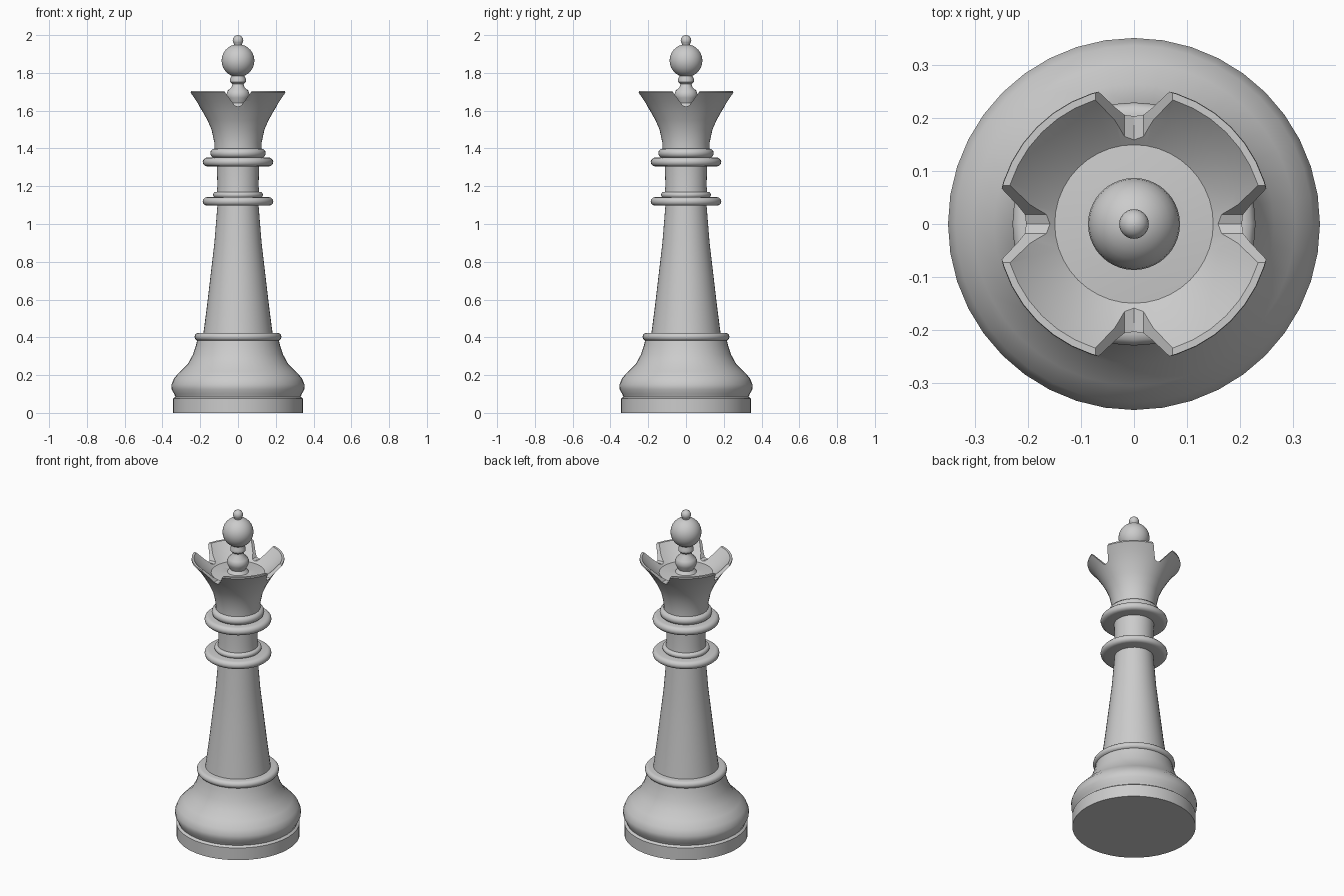
import bpy, bmesh, math
from mathutils import Matrix

if "Cube" in bpy.data.objects:
    bpy.data.objects.remove(bpy.data.objects["Cube"])

SIDES = 40


def lathe(name, profile, smooth=40):
    """Revolve a closed (radius, z) outline, starting and ending on the axis."""
    bm = bmesh.new()
    rows = []
    for r, z in profile:
        if r == 0:
            rows.append([bm.verts.new((0, 0, z))])
        else:
            rows.append([bm.verts.new((r * math.cos(2 * math.pi * i / SIDES),
                                       r * math.sin(2 * math.pi * i / SIDES), z))
                         for i in range(SIDES)])
    for a, b in zip(rows, rows[1:]):
        for i in range(SIDES):
            j = (i + 1) % SIDES
            if len(a) == 1:
                bm.faces.new((a[0], b[j], b[i]))
            elif len(b) == 1:
                bm.faces.new((a[i], a[j], b[0]))
            else:
                bm.faces.new((a[i], a[j], b[j], b[i]))
    bmesh.ops.recalc_face_normals(bm, faces=bm.faces)
    return finish(name, bm, smooth)


def finish(name, bm, smooth):
    me = bpy.data.meshes.new(name)
    bm.to_mesh(me)
    bm.free()
    ob = bpy.data.objects.new(name, me)
    bpy.context.collection.objects.link(ob)
    shade(ob, smooth)
    return ob


def shade(ob, angle):
    bpy.ops.object.select_all(action='DESELECT')
    ob.select_set(True)
    bpy.context.view_layer.objects.active = ob
    bpy.ops.object.shade_smooth_by_angle(angle=math.radians(angle))


def ring(name, r, z0, z1, inner):
    """Collar with a rounded outer edge."""
    h, m = (z1 - z0) / 2, (z0 + z1) / 2
    arc = [(r - h + h * math.cos(t), m + h * math.sin(t))
           for t in (math.radians(-90 + 30 * k) for k in range(7))]
    return lathe(name, [(0, z0), (inner, z0)] + arc + [(inner, z1), (0, z1)])


def ball(r, zc, start, end, n=12):
    """Arc of a sphere outline between two latitudes in degrees."""
    return [(max(0, r * math.cos(t)), zc + r * math.sin(t))
            for t in (math.radians(start + (end - start) * k / n) for k in range(n + 1))]


# Weighted foot and bell-shaped base
lathe("base", [(0, 0), (0.345, 0), (0.345, 0.075), (0.332, 0.085), (0.338, 0.1),
               (0.351, 0.125), (0.352, 0.15), (0.338, 0.185), (0.305, 0.22),
               (0.265, 0.26), (0.238, 0.31), (0.222, 0.36), (0.215, 0.39), (0, 0.39)])
ring("base_collar", 0.23, 0.382, 0.424, 0.15)

# Tapered stem and upper neck
lathe("stem", [(0, 0.4), (0.186, 0.4), (0.165, 0.56), (0.145, 0.73),
               (0.125, 0.9), (0.108, 1.11), (0, 1.11)])
lathe("neck", [(0, 1.12), (0.118, 1.12), (0.109, 1.2), (0.112, 1.32), (0, 1.32)])

# Paired collars
ring("lower_collar", 0.187, 1.097, 1.142, 0.1)
ring("lower_collar_step", 0.132, 1.138, 1.17, 0.09)
ring("upper_collar", 0.187, 1.305, 1.352, 0.1)
ring("upper_collar_step", 0.147, 1.35, 1.4, 0.1)

# Flared crown with a hollow bowl
crown = lathe("crown", [(0, 1.38), (0.125, 1.38), (0.125, 1.43), (0.14, 1.5),
                        (0.162, 1.55), (0.19, 1.6), (0.222, 1.65), (0.26, 1.695),
                        (0.259, 1.703), (0.246, 1.703), (0.2, 1.653), (0.15, 1.615),
                        (0.1, 1.62), (0, 1.625)])

# V notches cut across the rim on both axes
for k in range(2):
    section = [(-0.018, 1.628), (0, 1.622), (0.018, 1.628), (0.122, 1.77), (-0.122, 1.77)]
    bm = bmesh.new()
    ends = [[bm.verts.new((x, y, z)) for x, z in section] for y in (-0.4, 0.4)]
    bm.faces.new(ends[0])
    bm.faces.new(ends[1][::-1])
    for i in range(5):
        j = (i + 1) % 5
        bm.faces.new((ends[0][i], ends[1][i], ends[1][j], ends[0][j]))
    bmesh.ops.rotate(bm, verts=bm.verts, matrix=Matrix.Rotation(math.pi / 2 * k, 3, 'Z'))
    bmesh.ops.recalc_face_normals(bm, faces=bm.faces)
    cutter = finish("notch_cutter", bm, 10)
    cutter.hide_render = True
    mod = crown.modifiers.new("notch", 'BOOLEAN')
    mod.operation, mod.solver, mod.object = 'DIFFERENCE', 'EXACT', cutter
    bpy.context.view_layer.objects.active = crown
    bpy.ops.object.modifier_apply(modifier=mod.name)
    bpy.data.objects.remove(cutter)
shade(crown, 35)

# Finial: turned bulb, sphere and small top pin
lathe("finial_bulb", [(0, 1.61), (0.07, 1.61), (0.045, 1.64), (0.058, 1.668),
                      (0.062, 1.685), (0.055, 1.705), (0.034, 1.725), (0.03, 1.74),
                      (0.042, 1.752), (0.042, 1.768), (0.033, 1.785), (0.033, 1.81), (0, 1.81)])
lathe("finial_sphere", [(0, 1.778)] + ball(0.087, 1.865, -80, 80) + [(0, 1.952)])
lathe("top_pin", [(0, 1.93), (0.022, 1.93), (0.022, 1.955)] + ball(0.028, 1.972, -30, 80, 7) + [(0, 2.0)])
